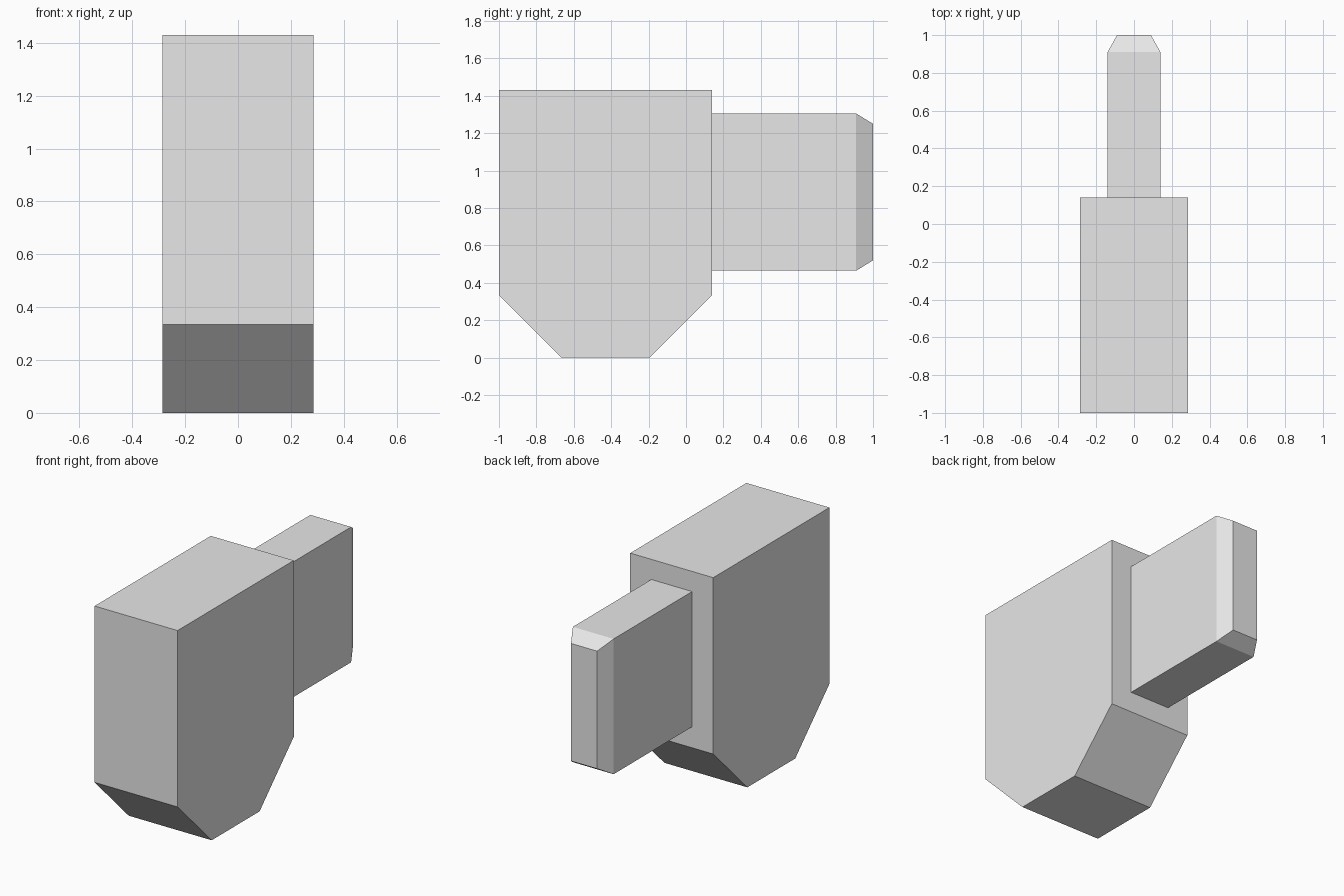
import bpy
import bmesh
from mathutils import Vector

cube = bpy.data.objects.get("Cube")
if cube:
    bpy.data.objects.remove(cube, do_unlink=True)

grey = bpy.data.materials.new("light_grey")
grey.use_nodes = True
grey.diffuse_color = (0.8, 0.8, 0.8, 1)
grey.node_tree.nodes["Principled BSDF"].inputs["Base Color"].default_value = (0.8, 0.8, 0.8, 1)


def loft(name, rings):
    """Closed flat-shaded solid through matching rings of points."""
    bm = bmesh.new()
    loops = [[bm.verts.new(p) for p in ring] for ring in rings]
    bm.faces.new(loops[0])
    bm.faces.new(loops[-1])
    n = len(loops[0])
    for a, b in zip(loops, loops[1:]):
        for i in range(n):
            j = (i + 1) % n
            bm.faces.new((a[i], a[j], b[j], b[i]))
    bmesh.ops.recalc_face_normals(bm, faces=bm.faces)
    mesh = bpy.data.meshes.new(name)
    bm.to_mesh(mesh)
    bm.free()
    mesh.materials.append(grey)
    obj = bpy.data.objects.new(name, mesh)
    bpy.context.collection.objects.link(obj)
    return obj


def rectangle(y, half_width, low, high):
    return [Vector((x, y, z)) for x, z in (
        (-half_width, low), (half_width, low), (half_width, high), (-half_width, high))]


# Main block: side profile with two cut lower corners
profile = [(-1, 1.43), (-1, 0.335), (-0.665, 0), (-0.195, 0), (0.14, 0.335), (0.14, 1.43)]
loft("main_block", [[Vector((x, y, z)) for y, z in profile] for x in (-0.285, 0.285)])

# Rear tongue: slab with a bevelled end
loft("rear_tongue", [
    rectangle(0.135, 0.14, 0.465, 1.305),
    rectangle(0.91, 0.14, 0.465, 1.305),
    rectangle(1, 0.09, 0.52, 1.25),
])
